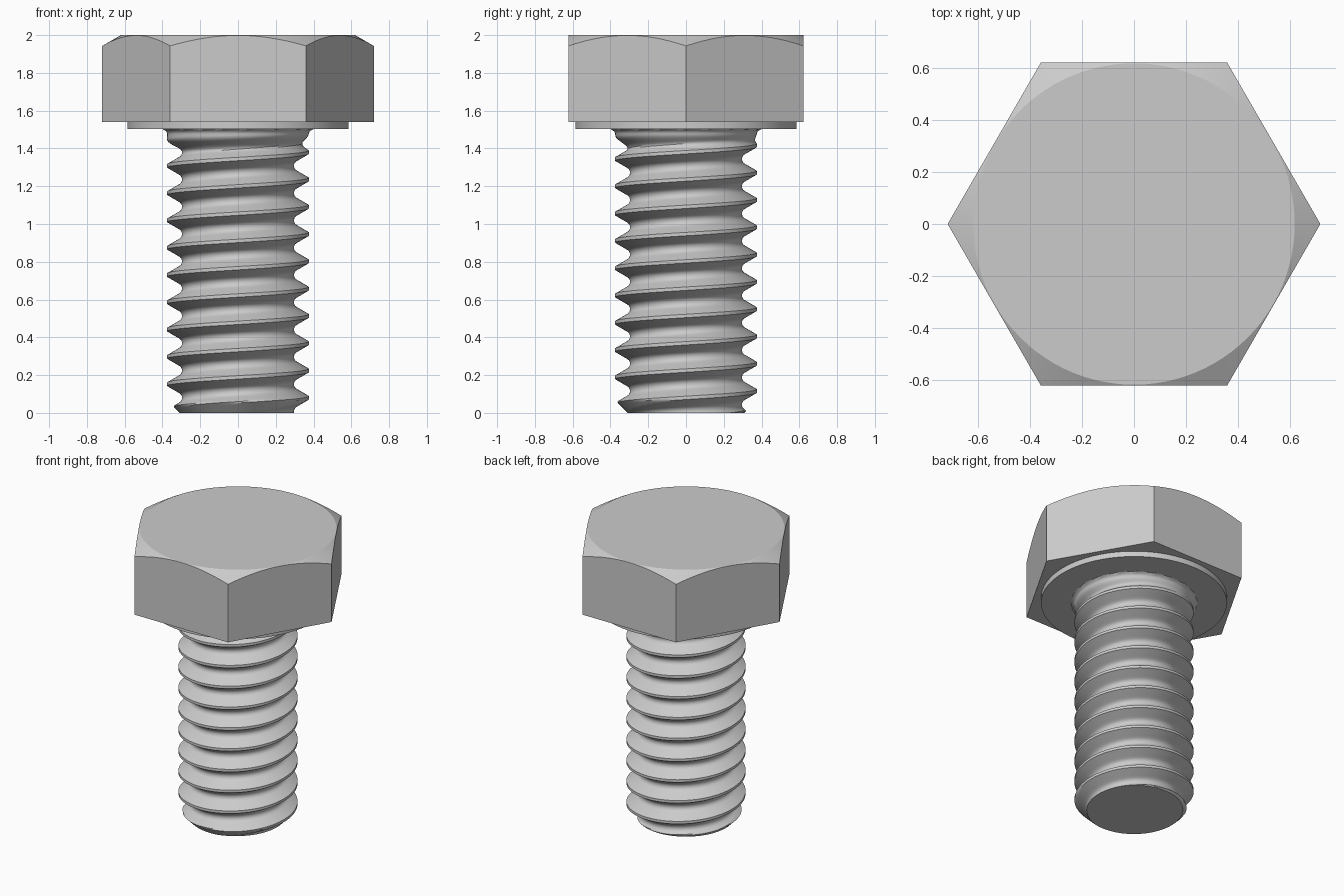
import bpy, bmesh
from math import sin, cos, pi, sqrt, tan, radians, floor

if "Cube" in bpy.data.objects:
    bpy.data.objects.remove(bpy.data.objects["Cube"])

SEG = 96
PITCH, MAJOR, CREST, ROOT_R = 0.1445, 0.375, 0.009, 0.031
TOP = 1.51           # shank ends just inside the head
START = 0.152 - PITCH / 2   # crest height at angle 0


def finish(name, bm, angle):
    bmesh.ops.remove_doubles(bm, verts=bm.verts, dist=1e-5)
    bmesh.ops.holes_fill(bm, edges=bm.edges[:], sides=0)
    bmesh.ops.recalc_face_normals(bm, faces=bm.faces)
    mesh = bpy.data.meshes.new(name)
    bm.to_mesh(mesh)
    bm.free()
    obj = bpy.data.objects.new(name, mesh)
    bpy.context.collection.objects.link(obj)
    bpy.ops.object.select_all(action='DESELECT')
    obj.select_set(True)
    bpy.context.view_layer.objects.active = obj
    bpy.ops.object.shade_smooth_by_angle(angle=radians(angle))
    return obj


def skin(bm, rows):
    """Join consecutive rows of points with quads."""
    grid = [[bm.verts.new(p) for p in row] for row in rows]
    for a, b in zip(grid, grid[1:]):
        for j in range(len(a) - 1):
            bm.faces.new((a[j], a[j + 1], b[j + 1], b[j]))


def ring(radius, height):
    """Closed row; radius and height are functions of the angle."""
    angles = [2 * pi * j / SEG for j in range(SEG + 1)]
    return [(radius(a) * cos(a), radius(a) * sin(a), height(a)) for a in angles]


# Hexagonal head with a conical chamfer on its top corners
APOTHEM, CHAMFER = 0.719 * cos(pi / 6), 0.62


def hex_radius(a):
    return APOTHEM / cos((a % (pi / 3)) - pi / 6)


bm = bmesh.new()
skin(bm, [ring(hex_radius, lambda a: 1.54),
          ring(hex_radius, lambda a: 2 - (hex_radius(a) - CHAMFER) * tan(pi / 6)),
          ring(lambda a: CHAMFER, lambda a: 2.0)])
finish("hex_head", bm, 20)

# Round bearing face under the head
bm = bmesh.new()
skin(bm, [ring(lambda a: 0.585, lambda a: z) for z in (1.502, 1.55)])
finish("washer_face", bm, 30)


# Threaded shank: rows follow the helix and are clamped at both ends
def shank_radius(a, z):
    turn = (z - START) / PITCH - a / (2 * pi)
    d = abs(turn - floor(turn + 0.5)) * PITCH
    e = PITCH / 2 - d
    tip = (PITCH / 2 - CREST) * sqrt(3)
    if d < CREST:
        depth = 0
    elif e < ROOT_R * cos(pi / 6):
        depth = tip - 2 * ROOT_R + sqrt(ROOT_R ** 2 - e ** 2)
    else:
        depth = (d - CREST) * sqrt(3)
    # thread runs out towards the head
    f = min(1, max(0, (1.48 - z) / 0.10))
    r = MAJOR - depth * f * f * (3 - 2 * f)
    # fillet under the head
    if z > 1.475:
        h = min(z - 1.475, 0.025)
        r = max(r, MAJOR + 0.025 - sqrt(max(0, 0.025 ** 2 - h * h)))
    # end chamfer
    return min(r, 0.308 + z)


half = PITCH / 2
arc = ROOT_R * cos(pi / 6)
knots = [-CREST, CREST, half - arc, half + arc, PITCH - CREST]
steps = [2, 5, 8, 5]
offsets = [k0 + (k1 - k0) * i / n
           for k0, k1, n in zip(knots, knots[1:], steps) for i in range(n)]

rows = []
for k in range(-3, 13):
    for off in offsets:
        row = []
        for j in range(SEG + 1):
            a = 2 * pi * j / SEG
            z = START + PITCH * (k + j / SEG) + off
            z = min(TOP, max(0, z))
            r = shank_radius(a, z)
            row.append((r * cos(a), r * sin(a), z))
        rows.append(row)
bm = bmesh.new()
skin(bm, rows)
finish("threaded_shank", bm, 35)
